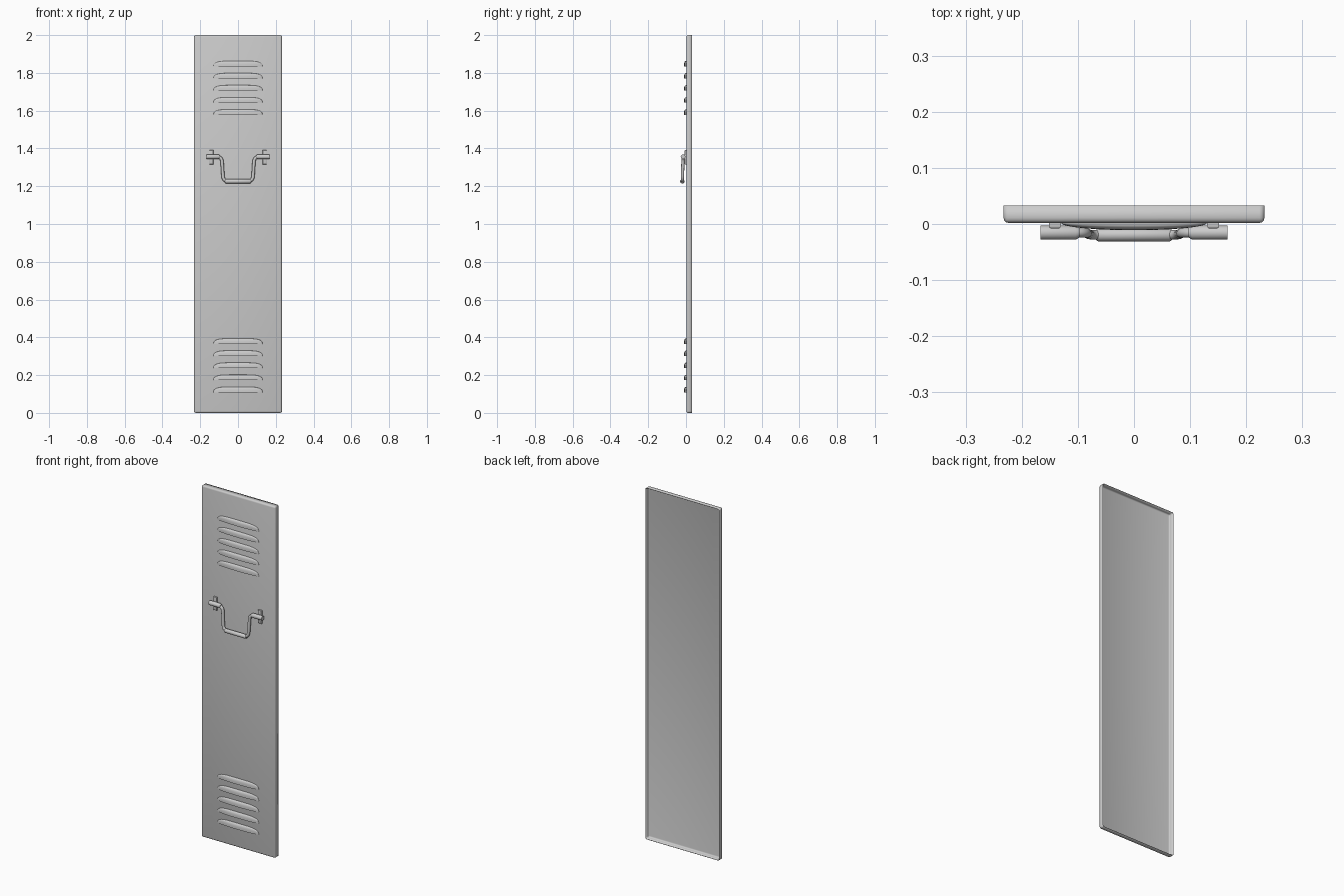
import bpy, bmesh, math
from mathutils import Vector

if "Cube" in bpy.data.objects:
    bpy.data.objects.remove(bpy.data.objects["Cube"])

FRONT = 0.002   # y of the door's front face
BACK = 0.033


def finish(name, bm, angle=35):
    me = bpy.data.meshes.new(name)
    bmesh.ops.recalc_face_normals(bm, faces=bm.faces)
    bm.to_mesh(me)
    bm.free()
    ob = bpy.data.objects.new(name, me)
    bpy.context.collection.objects.link(ob)
    bpy.ops.object.select_all(action='DESELECT')
    ob.select_set(True)
    bpy.context.view_layer.objects.active = ob
    bpy.ops.object.shade_smooth_by_angle(angle=math.radians(angle))
    return ob


def box(bm, lo, hi):
    vs = bmesh.ops.create_cube(bm, size=1)['verts']
    for v in vs:
        v.co = Vector([(a + b) / 2 + c * (b - a) for a, b, c in zip(lo, hi, v.co)])


def tube(bm, path, radius, sides=16):
    # sweep a circle along a path lying nearly in the xz plane
    rings = []
    for i, p in enumerate(path):
        t = (path[min(i + 1, len(path) - 1)] - path[max(i - 1, 0)]).normalized()
        u = t.cross(Vector((0, 1, 0))).normalized()
        w = t.cross(u)
        r = radius[i] if isinstance(radius, list) else radius
        rings.append([bm.verts.new(p + r * (math.cos(a) * u + math.sin(a) * w))
                      for a in (2 * math.pi * k / sides for k in range(sides))])
    for a, b in zip(rings, rings[1:]):
        for k in range(sides):
            n = (k + 1) % sides
            bm.faces.new((a[k], a[n], b[n], b[k]))
    bm.faces.new(rings[0])
    bm.faces.new(rings[-1])


def rounded(points, r, steps=7):
    # replace inner corners of a polyline with smooth bends
    pts = [Vector(p) for p in points]
    out = [pts[0]]
    for a, p, b in zip(pts, pts[1:], pts[2:]):
        s = p + (a - p).normalized() * r
        e = p + (b - p).normalized() * r
        for i in range(steps + 1):
            t = i / steps
            out.append(s * (1 - t) ** 2 + p * 2 * t * (1 - t) + e * t * t)
    return out + [pts[-1]]


# door panel: a pressed tray, open at the back, with rounded front edges
bm = bmesh.new()
box(bm, (-0.2325, FRONT, 0), (0.2325, BACK, 2))
bm.faces.ensure_lookup_table()
back = max(bm.faces, key=lambda f: f.calc_center_median().y)
bmesh.ops.delete(bm, geom=[back], context='FACES_ONLY')
edges = [e for e in bm.edges if not e.is_boundary]
bmesh.ops.bevel(bm, geom=edges, offset=0.009, segments=3, profile=0.5, affect='EDGES')
door = finish("door_panel", bm)
sol = door.modifiers.new("thickness", 'SOLIDIFY')
sol.thickness = 0.002
sol.offset = -1


# louvres: hooded vents, open at the bottom
def louvre(bm, z0, half=0.13, height=0.029, depth=0.013, cols=24, rows=6):
    grid = []
    for i in range(cols + 1):
        s = -math.cos(math.pi * i / cols)
        d = depth * math.sqrt(max(0, 1 - s * s))
        h = height * max(0, 1 - abs(s) ** 5) ** 0.4
        col = []
        for j in range(rows + 1):
            t = math.pi / 2 * j / rows
            col.append(bm.verts.new((half * s, FRONT - d * max(0, math.cos(t)) ** 0.7,
                                     z0 + h * math.sin(t) ** 0.7)))
        grid.append(col)
    for a, b in zip(grid, grid[1:]):
        for j in range(rows):
            bm.faces.new((a[j], b[j], b[j + 1], a[j + 1]))
    bmesh.ops.remove_doubles(bm, verts=[v for c in (grid[0], grid[-1]) for v in c], dist=1e-5)


for name, start in (("upper_louvres", 1.578), ("lower_louvres", 0.109)):
    bm = bmesh.new()
    for i in range(5):
        louvre(bm, start + 0.064 * i)
    finish(name, bm, 50)

# handle: bent rod
Z_TOP, Z_GRIP = 1.356, 1.226
Y_TOP, Y_GRIP = -0.0155, -0.0195
half = [(-0.12, Y_TOP, Z_TOP), (-0.086, Y_TOP, Z_TOP), (-0.078, Y_GRIP, Z_GRIP)]
path = half + [(-x, y, z) for x, y, z in reversed(half)]
bm = bmesh.new()
tube(bm, rounded(path, 0.028), 0.0085)
finish("handle_rod", bm)

# handle grip with softly tapered ends
bm = bmesh.new()
xs = [-0.068, -0.064, 0.064, 0.068]
tube(bm, [Vector((x, Y_GRIP, Z_GRIP)) for x in xs], [0.009, 0.0115, 0.0115, 0.009], 24)
finish("handle_grip", bm)

# pivot barrels and mounting straps on both sides
for side, tag in ((-1, "left"), (1, "right")):
    bm = bmesh.new()
    xs = [0.167, 0.104, 0.096]
    tube(bm, [Vector((side * x, Y_TOP, Z_TOP)) for x in xs], [0.0125, 0.0125, 0.008], 24)
    finish("pivot_barrel_" + tag, bm)

    bm = bmesh.new()
    x = side * 0.141
    box(bm, (x - 0.0105, -0.008, 1.316), (x + 0.0105, FRONT + 0.001, 1.391))
    front = [e for e in bm.edges if all(v.co.y < 0 for v in e.verts)]
    bmesh.ops.bevel(bm, geom=front, offset=0.004, segments=3, profile=0.5, affect='EDGES')
    finish("mounting_strap_" + tag, bm)
